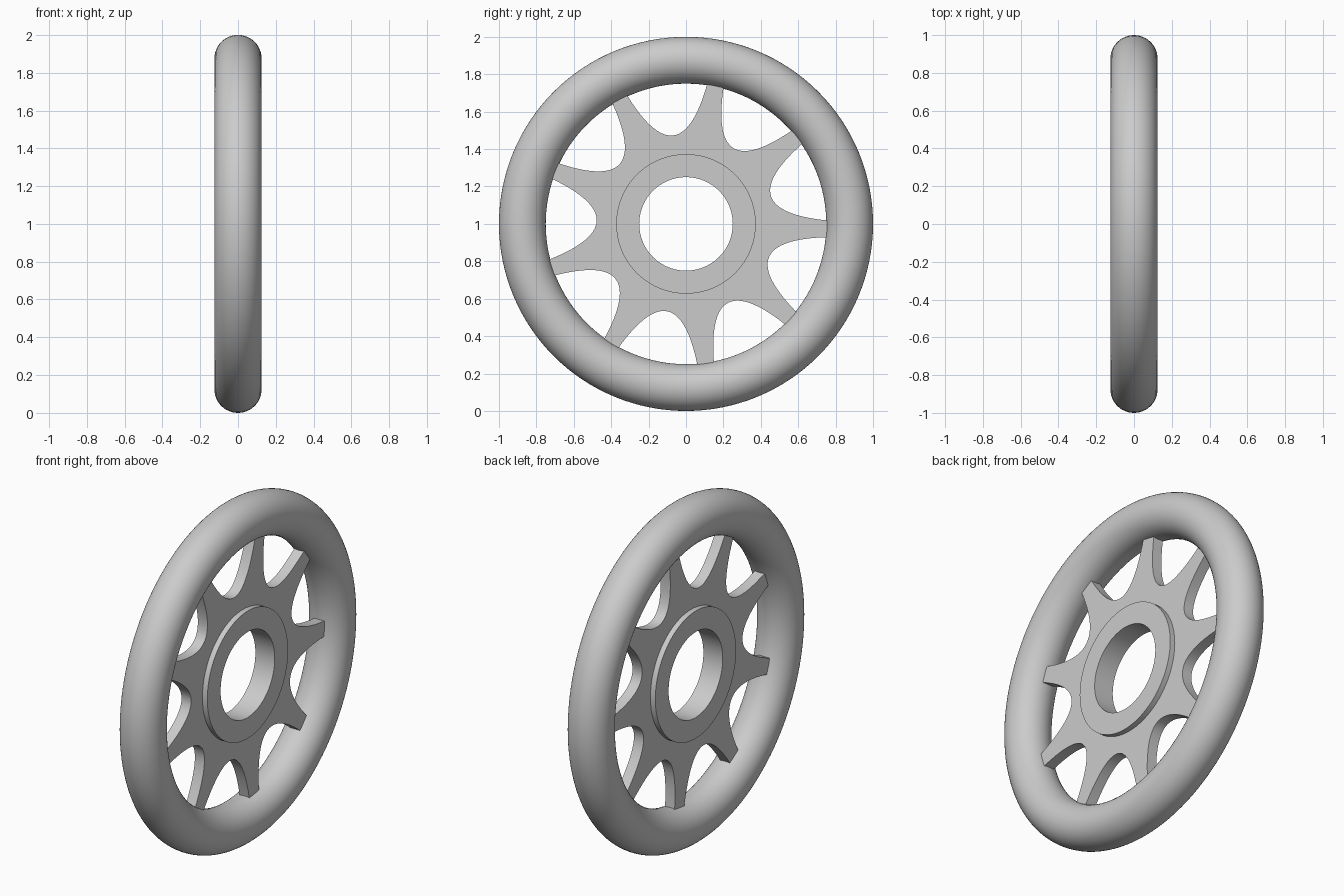
import bpy
import bmesh
from math import sin, cos, atan2, hypot, pi, radians

cube = bpy.data.objects.get("Cube")
if cube:
    bpy.data.objects.remove(cube, do_unlink=True)

GREY = (0.6, 0.6, 0.6, 1.0)
material = bpy.data.materials.new("plain grey")
material.use_nodes = True
material.diffuse_color = GREY
material.node_tree.nodes["Principled BSDF"].inputs["Base Color"].default_value = GREY


def finish(obj, name):
    obj.name = name
    obj.data.materials.append(material)
    bpy.ops.object.select_all(action='DESELECT')
    obj.select_set(True)
    bpy.context.view_layer.objects.active = obj
    bpy.ops.object.shade_smooth_by_angle(angle=radians(30))


def flat_ring(name, inner_radius, outline, half_width):
    """Closed plate around the x axis; outline holds (radius, angle) pairs."""
    bm = bmesh.new()
    sections = []
    for radius, angle in outline:
        corners = [(-half_width, inner_radius), (half_width, inner_radius),
                   (half_width, radius), (-half_width, radius)]
        sections.append([bm.verts.new((x, r * cos(angle), 1 + r * sin(angle)))
                         for x, r in corners])
    for i, a in enumerate(sections):
        b = sections[(i + 1) % len(sections)]
        for j in range(4):
            k = (j + 1) % 4
            bm.faces.new((a[j], a[k], b[k], b[j]))
    bmesh.ops.recalc_face_normals(bm, faces=bm.faces)
    mesh = bpy.data.meshes.new(name)
    bm.to_mesh(mesh)
    bm.free()
    obj = bpy.data.objects.new(name, mesh)
    bpy.context.collection.objects.link(obj)
    finish(obj, name)


# Round rim
bpy.ops.mesh.primitive_torus_add(major_radius=0.875, minor_radius=0.125,
                                 major_segments=128, minor_segments=48,
                                 location=(0, 0, 1), rotation=(0, pi / 2, 0))
finish(bpy.context.object, "rim")

# Nine flared spokes, left between parabolic gaps
SPOKES, STEPS = 9, 32
GAP_START, GAP_SPREAD, GAP_HALF = 0.478, 0.435, 0.23
outline = []
for n in range(SPOKES):
    axis = radians(18) + n * 2 * pi / SPOKES
    for s in range(STEPS + 1):
        across = GAP_HALF * (2 * s / STEPS - 1)
        along = GAP_START + (across / GAP_SPREAD) ** 2
        outline.append((hypot(along, across), axis + atan2(across, along)))
flat_ring("spokes", 0.3, outline, 0.031)

# Thicker hub ring with the axle hole
flat_ring("hub", 0.25, [(0.373, i * 2 * pi / 96) for i in range(96)], 0.0625)
